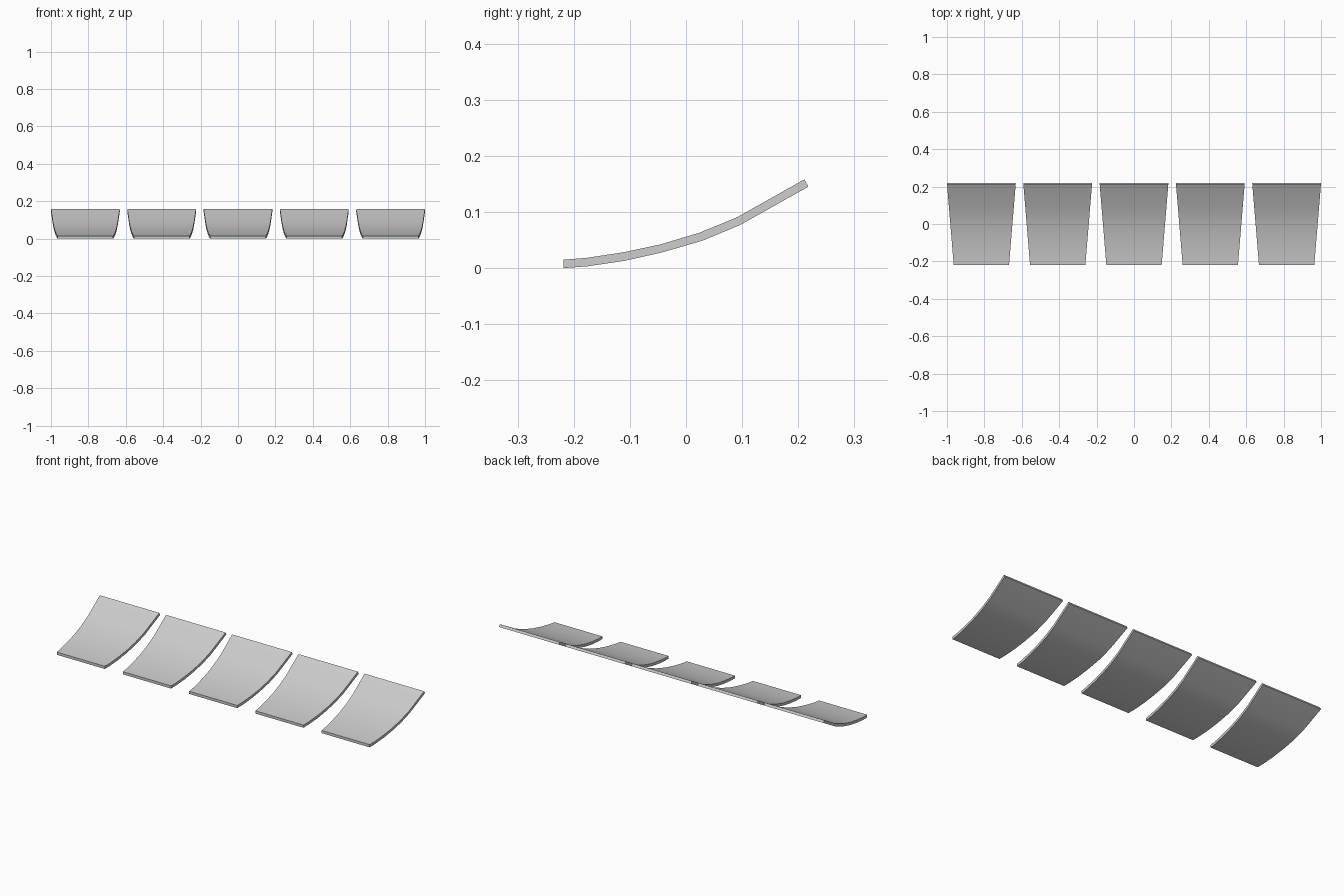
import bpy
import math

cube = bpy.data.objects.get("Cube")
if cube:
    bpy.data.objects.remove(cube, do_unlink=True)

grey = bpy.data.materials.new("light_grey")
grey.use_nodes = True
colour = (0.6, 0.6, 0.6, 1)
grey.diffuse_color = colour
grey.node_tree.nodes["Principled BSDF"].inputs["Base Color"].default_value = colour

# Curved side profile (y, z) of one slat, front to back
upper = [(-.218, .015), (-.178, .018), (-.112, .028), (-.046, .042),
         (.024, .063), (.09, .09), (.211, .158)]
lower = [(-.218, 0), (-.176, .003), (-.109, .013), (-.042, .028),
         (.03, .049), (.097, .077), (.218, .145)]
outline = lower + upper[::-1]
SPACING = 0.408


def half_width(y):
    """Slats widen evenly towards the back."""
    return 0.148 + (y + 0.218) / 0.436 * 0.036


def make_slat(name, x):
    n = len(outline)
    verts = [(side * half_width(y), y, z) for side in (-1, 1) for y, z in outline]
    # Top, bottom and end strips
    faces = [(i, (i + 1) % n, (i + 1) % n + n, i + n) for i in range(n)]
    # Side edges, as quads between the lower and upper curves
    for i in range(len(lower) - 1):
        a, b, c, d = i, i + 1, n - 2 - i, n - 1 - i
        faces.append((a, d, c, b))
        faces.append((a + n, b + n, c + n, d + n))
    mesh = bpy.data.meshes.new(name)
    # Reverse the winding so every face points outwards
    mesh.from_pydata(verts, [], [f[::-1] for f in faces])
    mesh.materials.append(grey)
    slat = bpy.data.objects.new(name, mesh)
    slat.location.x = x
    bpy.context.collection.objects.link(slat)
    bpy.ops.object.select_all(action="DESELECT")
    slat.select_set(True)
    bpy.context.view_layer.objects.active = slat
    bpy.ops.object.shade_smooth_by_angle(angle=math.radians(30))


for i in range(5):
    make_slat(f"curved_slat_{i + 1}", (i - 2) * SPACING)
